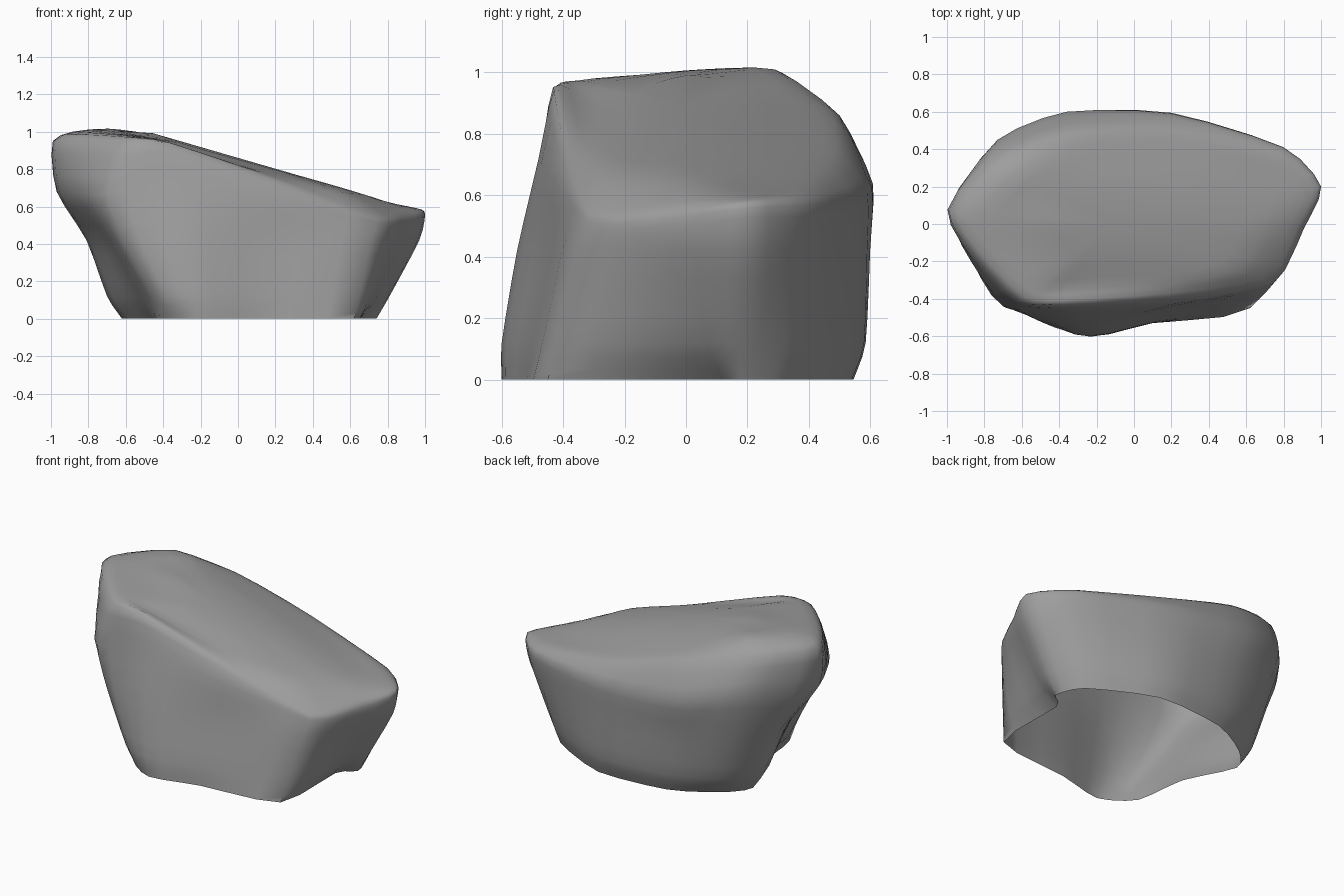
import bpy, bmesh, math
from mathutils import Vector

old = bpy.data.objects.get("Cube")
if old:
    bpy.data.objects.remove(old, do_unlink=True)

STEPS = 3      # subdivisions between control points
TENSION = .34  # tangent strength, low enough to keep the corners firm


def spline(a, b, c, d, t):
    """Hermite point between b and c, with a and d as neighbours."""
    ease = t * t * (3 - 2 * t)
    leave = t * (1 - t) ** 2
    arrive = t * t * (t - 1)
    return b + (c - b) * ease + TENSION * ((c - a) * leave + (d - b) * arrive)


def smooth_closed(points):
    n = len(points)
    return [spline(points[i - 1], points[i], points[(i + 1) % n], points[(i + 2) % n], s / STEPS)
            for i in range(n) for s in range(STEPS)]


def smooth_open(points):
    padded = [2 * points[0] - points[1]] + points + [2 * points[-1] - points[-2]]
    result = [spline(*padded[i:i + 4], s / STEPS)
              for i in range(len(points) - 1) for s in range(STEPS)]
    return result + [points[-1]]


def level_ring(height, outline):
    return [Vector((x, y, height)) for x, y in outline]


def crown_height(x, y):
    """Arched slope down to the low end, capped by a nearly level crest."""
    return min(1.01 + .12 * min(0, y), .86 - .29 * x - .35 * y * y)


def inset_ring(ring, amount):
    """Ring pulled towards the middle, lying on the crown."""
    result = []
    for p in ring:
        x, y = p.x + (-.1 - p.x) * amount, p.y * (1 - amount)
        result.append(Vector((x, y, crown_height(x, y))))
    return result


# Control outlines, counterclockwise from the front corner of the low end
foot = level_ring(0, [(.62, -.45), (.65, .07), (.74, .17), (.66, .34), (.25, .54), (-.22, .51),
                      (-.5, .36), (-.62, .2), (-.47, -.12), (-.42, -.46), (-.22, -.6), (.1, -.53)])
flare = level_ring(.12, [(.65, -.42), (.75, 0), (.81, .18), (.68, .38), (.22, .58), (-.25, .55),
                         (-.56, .41), (-.7, .2), (-.56, -.12), (-.44, -.52), (-.24, -.6), (.12, -.52)])
waist = level_ring(.42, [(.71, -.36), (.88, -.04), (.97, .2), (.76, .41), (.2, .59), (-.28, .58),
                         (-.64, .45), (-.81, .2), (-.71, -.14), (-.61, -.47), (-.28, -.55), (.16, -.46)])
rim = [Vector(p) for p in [
    (.74, -.32, .51), (.91, -.02, .53), (1, .2, .56), (.8, .41, .57), (.2, .59, .61), (-.36, .6, .65),
    (-.73, .45, .72), (-.97, .1, .68), (-.86, -.21, .67), (-.7, -.44, .67), (-.31, -.48, .72), (.2, -.43, .65)]]
shoulder = [Vector(p) for p in [
    (.72, -.31, .55), (.87, -.02, .58), (.96, .2, .59), (.74, .37, .62), (.17, .51, .72), (-.36, .5, .86),
    (-.75, .36, .94), (-.99, .07, .95), (-.86, -.16, .96), (-.61, -.41, .95), (-.38, -.43, .94), (.2, -.39, .74)]]

rings = [smooth_closed(r) for r in
         (foot, flare, waist, rim, shoulder, inset_ring(shoulder, .2), inset_ring(shoulder, .6))]
columns = [smooth_open(list(column)) for column in zip(*rings)]

# Boulder shell, open underneath
bm = bmesh.new()
grid = [[bm.verts.new(p) for p in column] for column in columns]
peak = bm.verts.new((-.1, 0, crown_height(-.1, 0)))
for i, column in enumerate(grid):
    following = grid[(i + 1) % len(grid)]
    for j in range(len(column) - 1):
        bm.faces.new((column[j], following[j], following[j + 1], column[j + 1]))
    bm.faces.new((column[-1], following[-1], peak))

mesh = bpy.data.meshes.new("boulder")
bm.to_mesh(mesh)
bm.free()
boulder = bpy.data.objects.new("boulder", mesh)
bpy.context.collection.objects.link(boulder)

# Stone colour
stone = bpy.data.materials.new("grey stone")
stone.use_nodes = True
colour = (.34, .34, .34, 1)
stone.diffuse_color = colour
stone.node_tree.nodes["Principled BSDF"].inputs["Base Color"].default_value = colour
mesh.materials.append(stone)

bpy.context.view_layer.objects.active = boulder
boulder.select_set(True)
bpy.ops.object.shade_smooth_by_angle(angle=math.radians(60))
